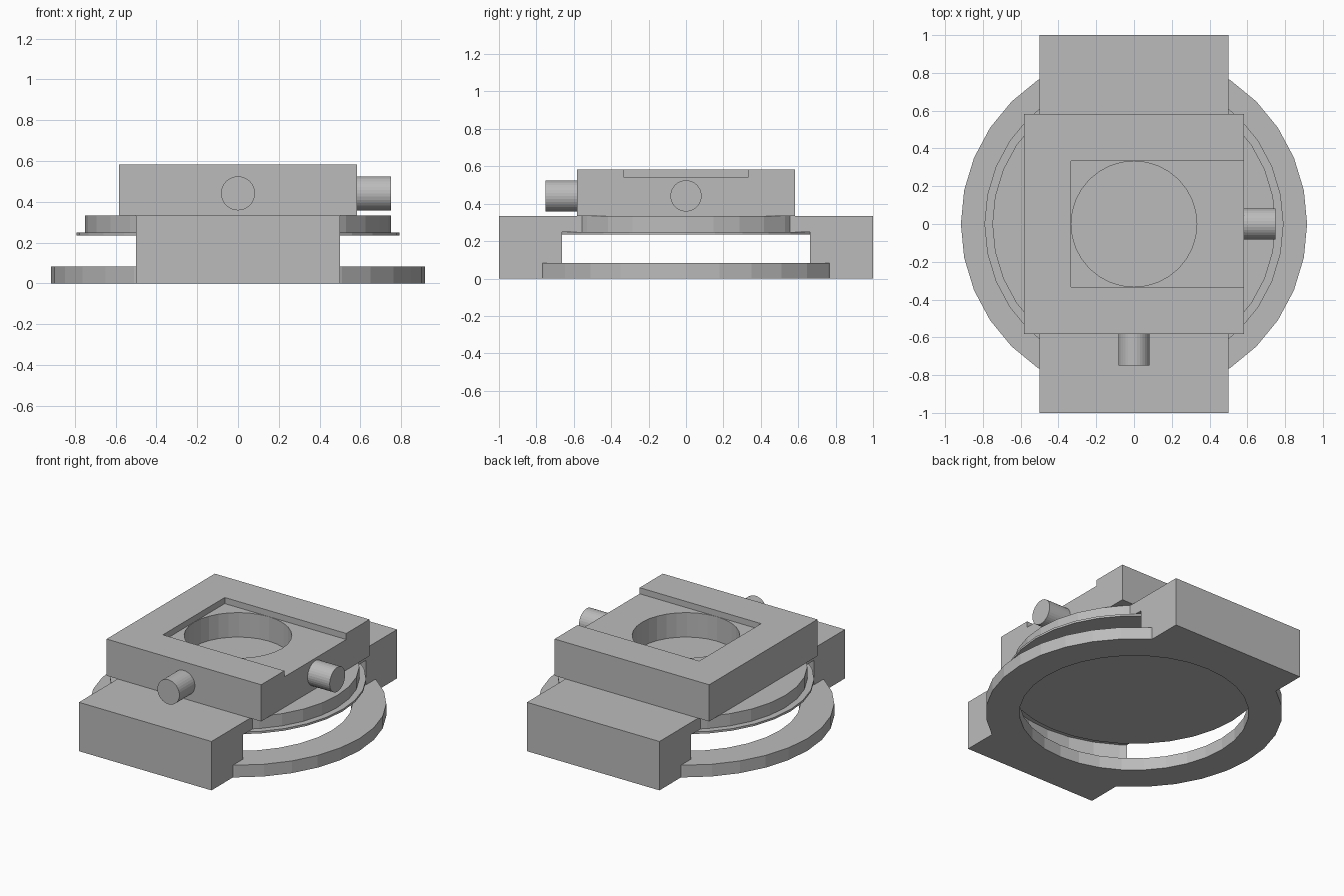
import bpy
from math import pi

cube = bpy.data.objects.get("Cube")
if cube:
    bpy.data.objects.remove(cube, do_unlink=True)

grey = bpy.data.materials.new("plain grey")
grey.use_nodes = True
colour = (0.5, 0.5, 0.5, 1)
grey.diffuse_color = colour
grey.node_tree.nodes["Principled BSDF"].inputs["Base Color"].default_value = colour

U = 1 / 12  # design module: every size is a multiple of it


def finish(name):
    ob = bpy.context.object
    ob.name = name
    ob.data.materials.append(grey)
    return ob


def box(name, x, y, z):
    """Box from (min, max) pairs in modules."""
    spans = (x, y, z)
    bpy.ops.mesh.primitive_cube_add(size=1, location=[(a + b) / 2 * U for a, b in spans])
    ob = finish(name)
    ob.scale = [(b - a) * U for a, b in spans]
    bpy.ops.object.transform_apply(location=True, rotation=True, scale=True)
    return ob


def disc(name, radius, z0, z1):
    """Upright 32-sided cylinder, sizes in modules."""
    bpy.ops.mesh.primitive_cylinder_add(vertices=32, radius=radius * U, depth=(z1 - z0) * U,
                                        location=(0, 0, (z0 + z1) / 2 * U))
    ob = finish(name)
    bpy.ops.object.transform_apply(location=True, rotation=True, scale=True)
    return ob


def combine(target, tool, operation):
    """Apply a boolean and remove the tool."""
    mod = target.modifiers.new("combine", 'BOOLEAN')
    mod.operation, mod.solver, mod.object = operation, 'EXACT', tool
    bpy.context.view_layer.objects.active = target
    bpy.ops.object.modifier_apply(modifier=mod.name)
    bpy.data.objects.remove(tool, do_unlink=True)


# Base: ring and bridge, opened below and hollowed around the turntable
base = box("base", (-6, 6), (-12, 12), (0, 4))
combine(base, disc("ring", 11, 0, 1), 'UNION')
combine(base, disc("ring_opening", 8.5, -1, 2), 'DIFFERENCE')
combine(base, disc("turntable_cavity", 10, 1, 3), 'DIFFERENCE')

# Turntable with its thin flange, merged into the bridge
combine(base, disc("turntable", 9, 2.83, 4), 'UNION')
disc("turntable_flange", 9.5, 2.83, 3)

# Stage: square plate with a slot open to the left side and a round well
stage = box("stage", (-7, 7), (-7, 7), (4, 7))
combine(stage, box("slot", (-4, 8), (-4, 4), (6.5, 8)), 'DIFFERENCE')
combine(stage, disc("well", 3.99, 4.5, 8), 'DIFFERENCE')

# Adjustment knobs on the left and the front
for name, place, turn in (("left_knob", (8, 0), (0, pi / 2, 0)),
                          ("front_knob", (0, -8), (pi / 2, 0, 0))):
    bpy.ops.mesh.primitive_cylinder_add(vertices=32, radius=U, depth=2 * U, rotation=turn,
                                        location=(place[0] * U, place[1] * U, 5.3 * U))
    finish(name)
